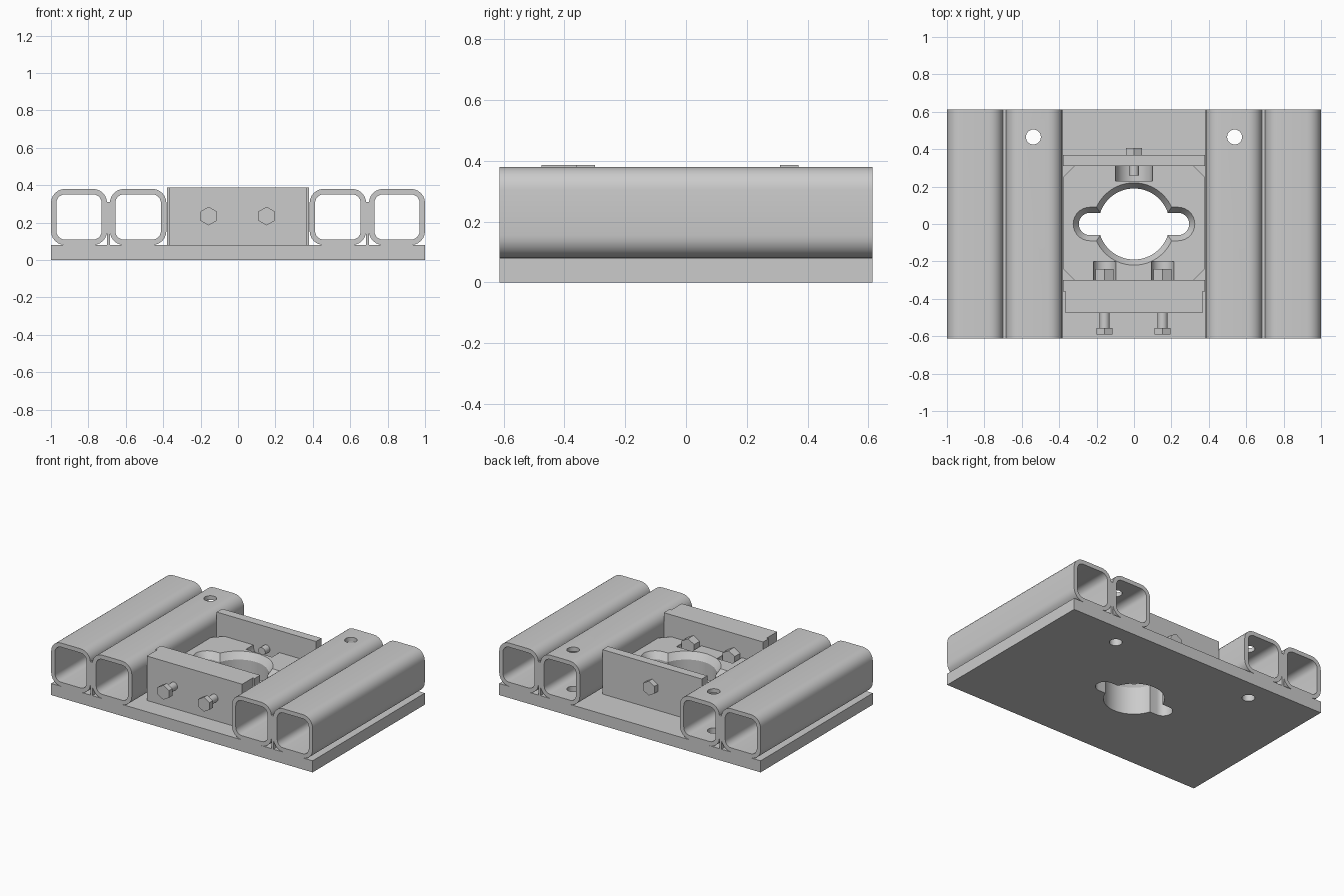
import bpy, bmesh
from math import pi, sin, cos, asin

if "Cube" in bpy.data.objects:
    bpy.data.objects.remove(bpy.data.objects["Cube"])

def loft(name, rings, cyclic=False, smooth=False):
    """Skin equal-length point rings; cap the ends, or join last to first."""
    bm = bmesh.new()
    vs = [[bm.verts.new(p) for p in r] for r in rings]
    n = len(vs[0])
    pairs = list(zip(vs, vs[1:])) + ([(vs[-1], vs[0])] if cyclic else [])
    for a, b in pairs:
        for i in range(n):
            j = (i + 1) % n
            bm.faces.new((a[i], a[j], b[j], b[i]))
    if not cyclic:
        bm.faces.new(vs[0][::-1])
        bm.faces.new(vs[-1])
    bmesh.ops.recalc_face_normals(bm, faces=bm.faces)
    me = bpy.data.meshes.new(name)
    bm.to_mesh(me)
    bm.free()
    ob = bpy.data.objects.new(name, me)
    bpy.context.collection.objects.link(ob)
    if smooth:
        shade(ob)
    return ob

def select(ob):
    bpy.ops.object.select_all(action='DESELECT')
    ob.select_set(True)
    bpy.context.view_layer.objects.active = ob

def shade(ob):
    select(ob)
    bpy.ops.object.shade_smooth_by_angle(angle=pi / 6)

def cut(ob, *cutters):
    select(ob)
    for c in cutters:
        m = ob.modifiers.new("cut", 'BOOLEAN')
        m.object, m.operation, m.solver = c, 'DIFFERENCE', 'EXACT'
        bpy.ops.object.modifier_apply(modifier=m.name)

def prism(name, outline, z0, z1):
    return loft(name, [[(x, y, z) for x, y in outline] for z in (z0, z1)])

def box(name, x0, x1, y0, y1, z0, z1):
    return prism(name, [(x0, y0), (x1, y0), (x1, y1), (x0, y1)], z0, z1)

def circle(r, n):
    return [(r * cos(pi / 2 + 2 * pi * i / n), r * sin(pi / 2 + 2 * pi * i / n)) for i in range(n)]

def rod(name, x, z, r, y0, y1, n=24):
    return loft(name, [[(x + a, y, z + b) for a, b in circle(r, n)] for y in (y0, y1)], smooth=n > 8)

def arc(cx, cy, r, a0, a1, n):
    return [(cx + r * cos(a0 + (a1 - a0) * i / n), cy + r * sin(a0 + (a1 - a0) * i / n)) for i in range(n + 1)]

def rounded(cx, cz, w, h, r, y):
    pts = []
    for k, (sx, sz) in enumerate([(1, 1), (-1, 1), (-1, -1), (1, -1)]):
        pts += arc(cx + sx * (w / 2 - r), cz + sz * (h / 2 - r), r, k * pi / 2, (k + 1) * pi / 2, 6)
    return [(x, y, z) for x, z in pts]

def keyhole(off, z):
    """Round opening with a lobe on each side, grown outward by off."""
    R, r, c = 0.19 + off, 0.06 + off, 0.235
    a = asin(r / R)
    pts = (arc(c, 0, r, -pi / 2, pi / 2, 14) + arc(0, 0, R, a, pi - a, 28)
           + arc(-c, 0, r, pi / 2, 3 * pi / 2, 14) + arc(0, 0, R, pi + a, 2 * pi - a, 28))
    return [(x, y, z) for x, y in pts]

L = 0.613          # half length along y
BZ = 0.235         # bolt axis height, also top of the locating block

# Cutters: chamfered keyhole and the two mounting holes
key_cut = loft("keyhole_cutter", [keyhole(0, -0.1), keyhole(0, 0.19),
                                  keyhole(0.03, BZ), keyhole(0.06, 0.28)])
hole_cuts = {s: prism("hole_cutter", [(s * 0.538 + a, 0.465 + b) for a, b in circle(0.04, 32)], -0.1, 0.6)
             for s in (-1, 1)}
cutters = [key_cut, *hole_cuts.values()]

# Base plate
base = box("base_plate", -1, 1, -L, L, 0, 0.08)
cut(base, *cutters)
shade(base)

# Square tubes and the weld strips between each pair
for s, side in ((-1, "left"), (1, "right")):
    for cx, w, pos in ((0.85, 0.30, "outer"), (0.534, 0.302, "inner")):
        def ring(y, wall):
            return rounded(s * cx, 0.23, w - 2 * wall, 0.30 - 2 * wall, 0.075 - wall, y)
        tube = loft(f"{side}_{pos}_tube", [ring(-L, 0), ring(L, 0), ring(L, 0.029), ring(-L, 0.029)], cyclic=True)
        if pos == "inner":
            cut(tube, hole_cuts[s])
        shade(tube)
    xs = sorted((s * 0.684, s * 0.701))
    box(f"{side}_weld_strip", *xs, -L, L, 0.08, 0.31)

# Locating block with clipped corners, chamfered keyhole and bolt pockets
X, c, yf, yb = 0.38, 0.06, -0.30, 0.31
block = prism("locating_block", [(-X, yf + c), (-X + c, yf), (X - c, yf), (X, yf + c),
                                 (X, yb - c), (X - c, yb), (-X + c, yb), (-X, yb - c)], 0.08, BZ)
pockets = [rod("pocket_cutter", x, BZ + 0.001, r, y0, y1, 32) for x, r, y0, y1 in
           ((-0.157, 0.06, -0.4, -0.20), (0.153, 0.06, -0.4, -0.20), (0, 0.1, 0.23, 0.4))]
cut(block, key_cut, *pockets)
shade(block)

# Clamp bars in front of and behind the block
prism("front_bar", [(-0.365, -0.475), (0.365, -0.475), (0.365, -0.36), (X, -0.36),
                    (X, yf), (-X, yf), (-X, -0.36), (-0.365, -0.36)], 0.08, 0.387)
box("rear_bar", -X, X, yb, 0.37, 0.08, 0.387)

# Front adjusting bolts with nuts
for x, side in ((-0.157, "left"), (0.153, "right")):
    rod(f"{side}_bolt_shank", x, BZ, 0.027, -0.56, -0.265)
    rod(f"{side}_bolt_head", x, BZ, 0.05, -0.592, -0.555, 6)
    rod(f"{side}_bolt_nut", x, BZ, 0.055, -0.30, -0.24, 6)

# Rear bolt
rod("rear_bolt_shank", 0, BZ, 0.027, 0.26, 0.38)
rod("rear_bolt_head", 0, BZ, 0.05, 0.37, 0.407, 6)

for ob in cutters + pockets:
    bpy.data.objects.remove(ob)
